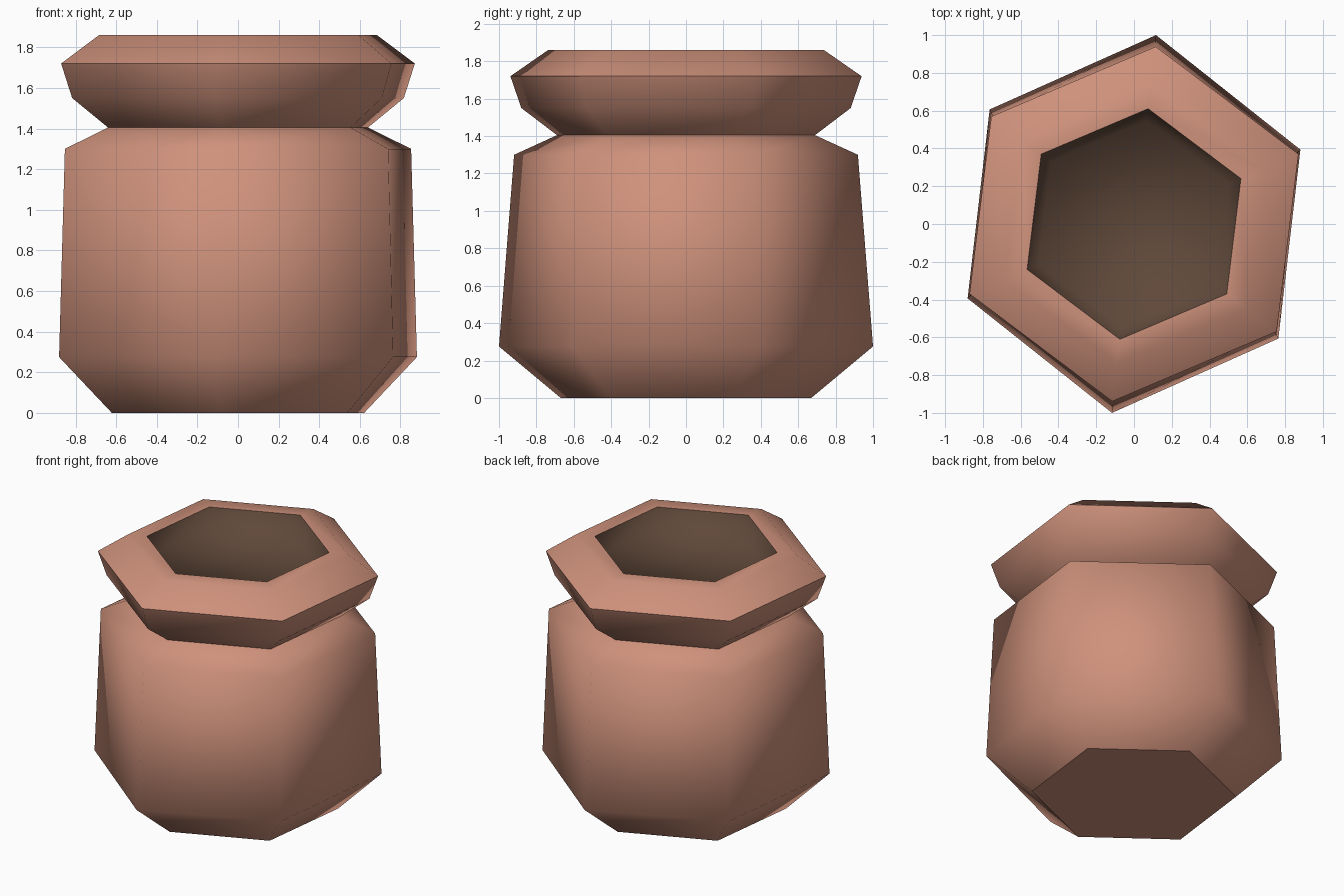
import bpy, bmesh, math

if "Cube" in bpy.data.objects:
    bpy.data.objects.remove(bpy.data.objects["Cube"])

def material(name, rgb):
    m = bpy.data.materials.new(name)
    m.diffuse_color = (*rgb, 1)
    m.use_nodes = True
    m.node_tree.nodes["Principled BSDF"].inputs["Base Color"].default_value = m.diffuse_color
    return m

clay = material("terracotta", (0.62, 0.285, 0.20))
soil = material("dark_brown", (0.115, 0.065, 0.042))

SIDES, START = 6, math.radians(83)

def lathe(name, profile, mat, cap_bottom, cap_top, sharp=()):
    """Stack hexagonal rings (radius_x, radius_y, z) and bridge them."""
    bm = bmesh.new()
    rings = []
    for rx, ry, z in profile:
        angles = [START + math.tau * i / SIDES for i in range(SIDES)]
        rings.append([bm.verts.new((rx * math.cos(a), ry * math.sin(a), z)) for a in angles])
    for lo, hi in zip(rings, rings[1:]):
        for i in range(SIDES):
            j = (i + 1) % SIDES
            bm.faces.new((lo[i], lo[j], hi[j], hi[i])).smooth = True
    if cap_bottom:
        bm.faces.new(rings[0][::-1])
    if cap_top:
        bm.faces.new(rings[-1]).smooth = True
    # Crisp creases around the chosen rings
    for k in sharp:
        for i in range(SIDES):
            bm.edges.get((rings[k][i], rings[k][(i + 1) % SIDES])).smooth = False
    me = bpy.data.meshes.new(name)
    bm.to_mesh(me)
    bm.free()
    me.materials.append(mat)
    ob = bpy.data.objects.new(name, me)
    bpy.context.collection.objects.link(ob)
    return ob

# Pot: foot, belly, shoulder, neck, flared rim, flat lip
lathe("pot", [
    (0.675, 0.675, 0.0),
    (0.957, 1.0075, 0.275),
    (0.926, 0.926, 1.30),
    (0.695, 0.695, 1.405),
    (0.887, 0.887, 1.55),
    (0.946, 0.946, 1.72),
    (0.743, 0.743, 1.86),
    (0.615, 0.615, 1.86),
], clay, True, False, sharp=(0, 3, 5))

# Dark hollow inside the mouth
lathe("mouth_hollow", [(0.615, 0.615, 1.86), (0.55, 0.55, 1.74)], soil, False, True)
